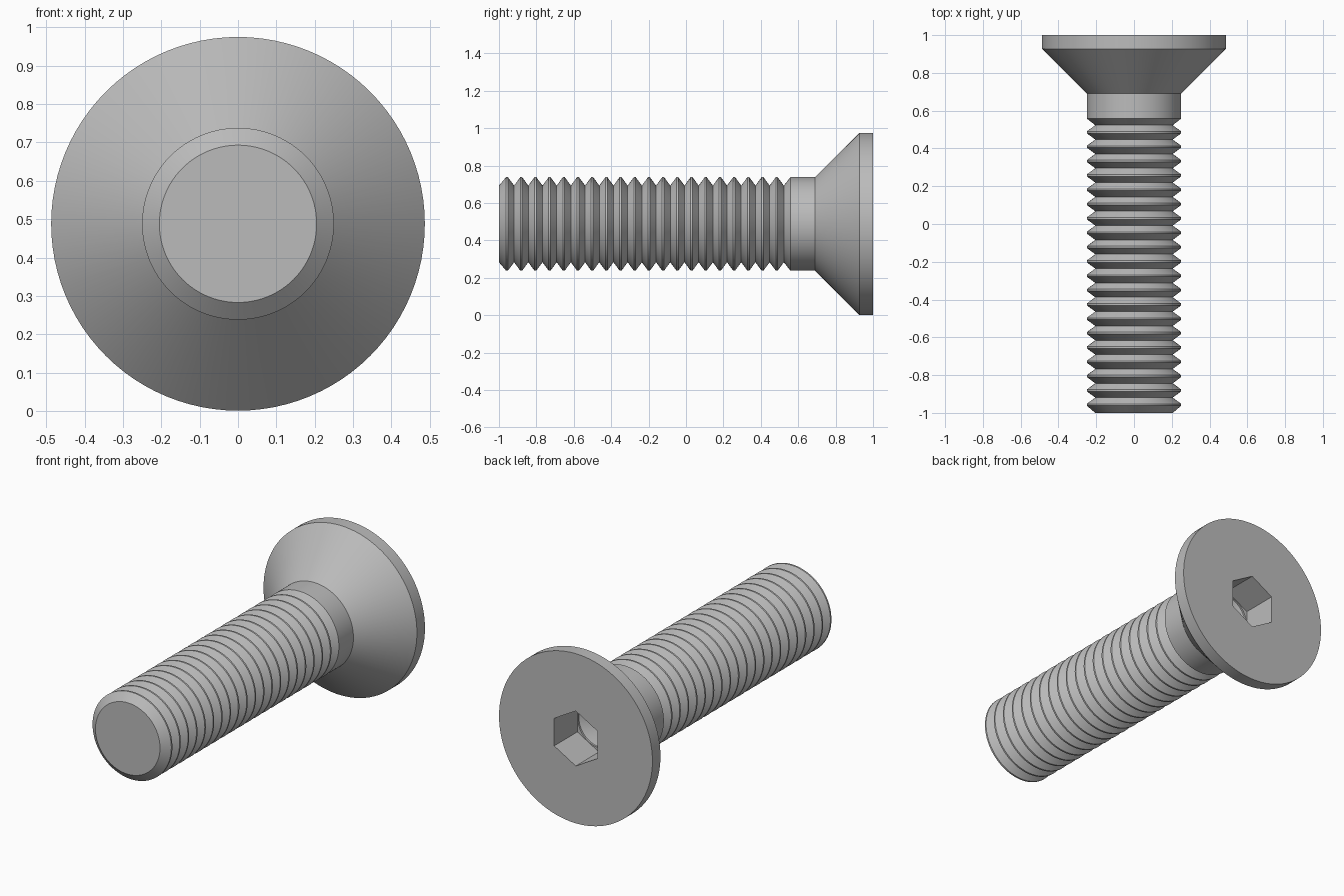
import bpy, bmesh, math
from mathutils import Matrix, Vector

if "Cube" in bpy.data.objects:
    bpy.data.objects.remove(bpy.data.objects["Cube"])

HEAD_R, SHANK_R, ROOT_R = 0.487, 0.25, 0.205
AXIS_Z = 0.488
SIDES = 96

steel = bpy.data.materials.new("grey steel")
steel.use_nodes = True
GREY = (0.5, 0.5, 0.5, 1)
steel.diffuse_color = GREY
steel.node_tree.nodes["Principled BSDF"].inputs["Base Color"].default_value = GREY


def lathe(name, profile, sides):
    """Turn (y, radius) points about the screw axis; both ends are closed."""
    bm = bmesh.new()
    rings = []
    for y, r in profile:
        angles = [2 * math.pi * i / sides for i in range(sides)]
        rings.append([bm.verts.new((r * math.sin(a), y, AXIS_Z + r * math.cos(a)))
                      for a in angles])
    for a, b in zip(rings, rings[1:]):
        for i in range(sides):
            j = (i + 1) % sides
            bm.faces.new((a[i], a[j], b[j], b[i]))
    bm.faces.new(rings[0])
    bm.faces.new(rings[-1])
    bmesh.ops.recalc_face_normals(bm, faces=bm.faces)
    mesh = bpy.data.meshes.new(name)
    bm.to_mesh(mesh)
    bm.free()
    mesh.materials.append(steel)
    obj = bpy.data.objects.new(name, mesh)
    bpy.context.collection.objects.link(obj)
    return obj


# Threaded shank: chamfered tip, then repeated V ridges with a narrow flat crest
RIDGES, FIRST, SHANK_START = 20, -0.957, 0.561
pitch = (SHANK_START - FIRST) / RIDGES
profile = [(-1, ROOT_R)]
for i in range(RIDGES):
    y = FIRST + i * pitch
    profile += [(y - 0.005, SHANK_R), (y + 0.005, SHANK_R), (y + pitch / 2, ROOT_R)]

# Plain neck, countersunk cone and rim
profile += [(SHANK_START - 0.003, SHANK_R), (0.69, SHANK_R), (0.927, HEAD_R), (1, HEAD_R)]
screw = lathe("countersunk_screw", profile, SIDES)

# Hex socket with a shallow drilled bottom
hex_cutter = lathe("socket_cutter", [(0.79, 0.158), (1.1, 0.158)], 6)
drill_cutter = lathe("drill_cutter", [(0.72, 0.004), (0.78, 0.134), (0.9, 0.134)], 48)
bpy.context.view_layer.objects.active = screw
screw.select_set(True)
for cutter in (hex_cutter, drill_cutter):
    cutter.hide_render = True
    mod = screw.modifiers.new("cut", 'BOOLEAN')
    mod.operation = 'DIFFERENCE'
    mod.solver = 'EXACT'
    mod.object = cutter
    bpy.ops.object.modifier_apply(modifier=mod.name)
    bpy.data.objects.remove(cutter)

bpy.ops.object.shade_smooth_by_angle(angle=math.radians(25))
